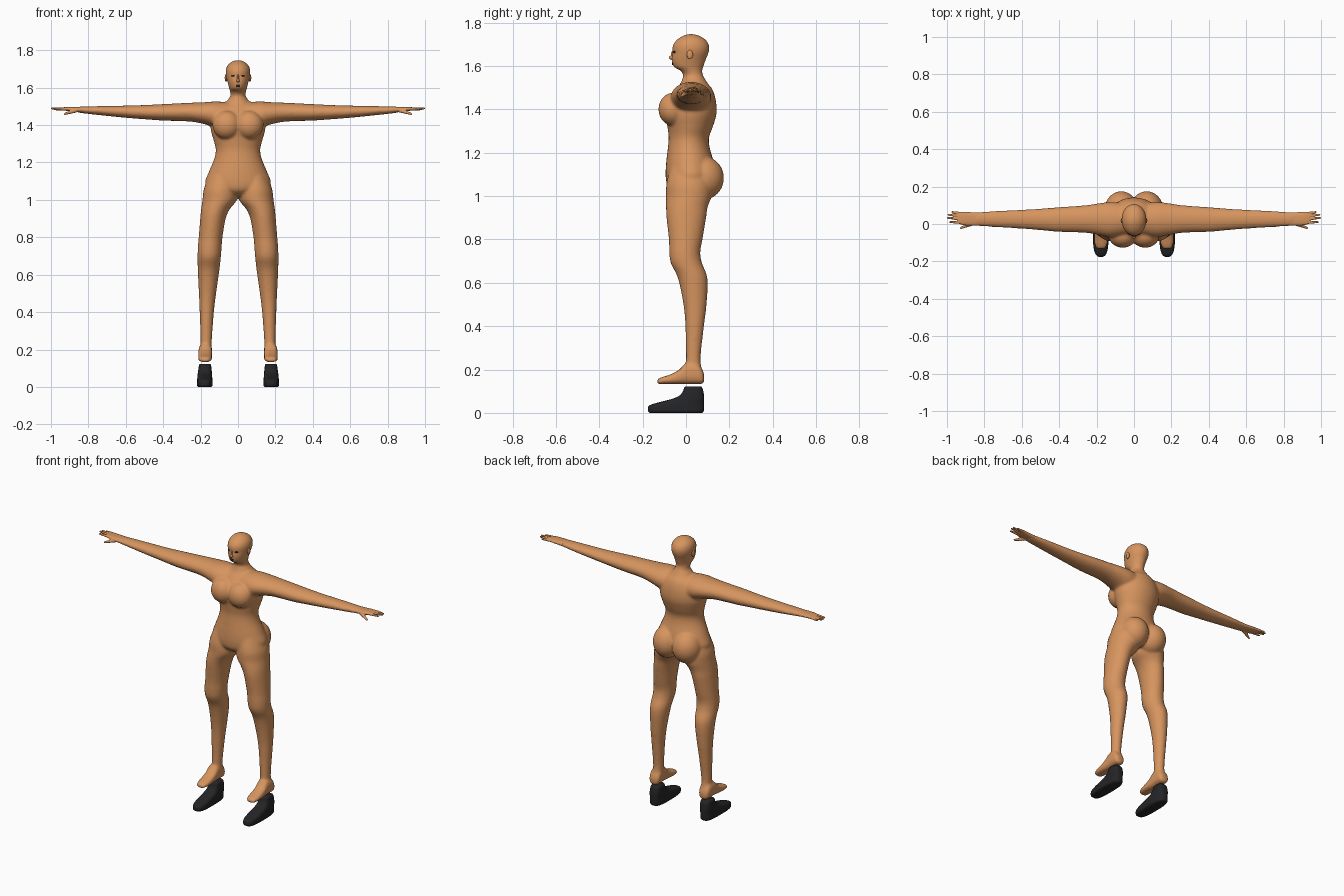
import bpy, bmesh, math
from mathutils import Matrix, Vector


def material(name, rgb):
    m = bpy.data.materials.new(name)
    m.diffuse_color = (*rgb, 1)
    return m


SKIN = material("tan skin", (0.68, 0.30, 0.115))
BLACK = material("black", (0.018, 0.018, 0.02))


def catmull(rows, steps):
    """Smoothly interpolate a list of stations."""
    out = []
    for i in range(len(rows) - 1):
        p0, p1 = rows[max(i - 1, 0)], rows[i]
        p2, p3 = rows[i + 1], rows[min(i + 2, len(rows) - 1)]
        for s in range(steps):
            t = s / steps
            out.append([0.5 * (2 * b + (c - a) * t + (2 * a - 5 * b + 4 * c - d) * t * t
                               + (3 * b - a - 3 * c + d) * t ** 3)
                        for a, b, c, d in zip(p0, p1, p2, p3)])
    return out + [list(rows[-1])]


def loft(bm, axis, rows, side=1, power=2.0, steps=4, n=32):
    """Rows: position on axis, then min/max on each of the two other axes."""
    rings = []
    for p, a0, a1, b0, b1 in catmull(rows, steps):
        ring = []
        for k in range(n):
            t = 2 * math.pi * k / n
            c, s = math.cos(t), math.sin(t)
            u = (a0 + a1) / 2 + (a1 - a0) / 2 * math.copysign(abs(c) ** (2 / power), c)
            v = (b0 + b1) / 2 + (b1 - b0) / 2 * math.copysign(abs(s) ** (2 / power), s)
            co = [u, v]
            co.insert(axis, p)
            ring.append(bm.verts.new((co[0] * side, co[1], co[2])))
        rings.append(ring)
    for r, q in zip(rings, rings[1:]):
        for k in range(n):
            bm.faces.new((r[k], r[(k + 1) % n], q[(k + 1) % n], q[k]))
    bm.faces.new(rings[0])
    bm.faces.new(rings[-1])


def ball(bm, center, radii):
    bmesh.ops.create_uvsphere(bm, u_segments=32, v_segments=20, radius=1,
                              matrix=Matrix.Translation(center) @ Matrix.Diagonal((*radii, 1)))


def finger(bm, p, q, r0, r1):
    p, q = Vector(p), Vector(q)
    d = q - p
    m = Matrix.Translation((p + q) / 2) @ d.to_track_quat('Z', 'Y').to_matrix().to_4x4()
    bmesh.ops.create_cone(bm, cap_ends=True, segments=14, radius1=r0, radius2=r1,
                          depth=d.length, matrix=m)
    ball(bm, q, (r1, r1, r1))


def finish(bm, name, mat, voxel=0, smooth=0):
    bmesh.ops.recalc_face_normals(bm, faces=bm.faces)
    me = bpy.data.meshes.new(name)
    bm.to_mesh(me)
    bm.free()
    me.materials.append(mat)
    ob = bpy.data.objects.new(name, me)
    bpy.context.collection.objects.link(ob)
    for f in me.polygons:
        f.use_smooth = True
    if voxel:
        r = ob.modifiers.new("fuse", 'REMESH')
        r.mode, r.voxel_size, r.use_smooth_shade = 'VOXEL', voxel, True
        s = ob.modifiers.new("soften", 'SMOOTH')
        s.factor, s.iterations = 0.5, smooth
    return ob


# Body: torso, neck and head
bm = bmesh.new()
torso = [(1.02, .06, -.05, .06), (1.05, .14, -.085, .11), (1.09, .176, -.094, .135),
         (1.15, .156, -.092, .13), (1.22, .127, -.084, .11), (1.27, .119, -.08, .106),
         (1.32, .131, -.086, .124), (1.38, .146, -.095, .141), (1.44, .14, -.085, .138),
         (1.49, .105, -.05, .123), (1.52, .068, -.025, .10), (1.55, .043, -.014, .082)]
head = [(1.50, .05, -.01, .09), (1.555, .041, -.012, .078), (1.58, .043, -.028, .075),
        (1.595, .047, -.056, .08), (1.63, .056, -.066, .092), (1.66, .064, -.062, .104),
        (1.69, .066, -.062, .107), (1.717, .057, -.046, .094), (1.737, .036, -.018, .066),
        (1.747, .01, .01, .034)]
for part in (torso, head):
    loft(bm, 2, [(z, -w, w, f, b) for z, w, f, b in part])

for s in (-1, 1):
    # Chest and seat
    ball(bm, (s * .06, -.06, 1.40), (.076, .067, .076))
    ball(bm, (s * .068, .08, 1.083), (.088, .095, .10))
    # Arm
    loft(bm, 0, [(.04, -.06, .11, 1.37, 1.522), (.12, -.07, .117, 1.385, 1.526),
                 (.18, -.06, .112, 1.405, 1.522), (.26, -.047, .10, 1.419, 1.519),
                 (.40, -.042, .09, 1.424, 1.512), (.50, -.033, .082, 1.431, 1.507),
                 (.60, -.025, .076, 1.439, 1.504), (.75, -.016, .069, 1.454, 1.501),
                 (.86, -.009, .061, 1.467, 1.498)], s)
    # Leg
    loft(bm, 2, [(.15, .142, .208, -.01, .08), (.19, .139, .204, -.006, .077),
                 (.25, .140, .200, 0, .067), (.40, .129, .205, -.003, .083),
                 (.50, .117, .209, -.012, .095), (.62, .10, .215, -.037, .099),
                 (.69, .092, .216, -.07, .074), (.74, .088, .215, -.077, .066),
                 (.80, .083, .210, -.079, .076), (.90, .066, .202, -.09, .093),
                 (.95, .044, .197, -.092, .10), (1.0, .006, .19, -.092, .118),
                 (1.06, .004, .182, -.09, .12), (1.14, .01, .15, -.07, .10)], s)
    # Foot
    loft(bm, 1, [(-.133, .155, .20, .134, .155), (-.11, .143, .21, .133, .165),
                 (-.07, .139, .213, .133, .178), (-.03, .139, .212, .133, .20),
                 (0, .139, .211, .133, .23), (.05, .139, .211, .133, .23),
                 (.075, .144, .206, .134, .20), (.084, .16, .19, .145, .175)], s, 2.6)
body = finish(bm, "body", SKIN, .0075, 5)

# Hands: palm, four fingers and a thumb
bm = bmesh.new()
for s in (-1, 1):
    loft(bm, 0, [(.83, -.009, .062, 1.466, 1.497), (.87, -.009, .063, 1.470, 1.497),
                 (.91, -.006, .065, 1.475, 1.497), (.94, .002, .062, 1.480, 1.494)], s, 2.4)
    for y0, x1, y1, z1 in ((.056, .972, .064, 1.484), (.041, .992, .05, 1.488),
                           (.025, .995, .033, 1.489), (.008, .983, .010, 1.486)):
        finger(bm, (s * .92, y0, 1.486), (s * x1, y1, z1), .0085, .0052)
    finger(bm, (s * .865, .003, 1.479), (s * .925, -.021, 1.460), .012, .006)
finish(bm, "hands", SKIN, .003, 3)

# Shoes
for s, name in ((-1, "left_shoe"), (1, "right_shoe")):
    bm = bmesh.new()
    loft(bm, 2, [(0, .142, .212, -.168, .075), (.008, .136, .219, -.175, .082),
                 (.03, .136, .219, -.174, .084), (.042, .137, .218, -.15, .084),
                 (.055, .138, .217, -.10, .084), (.066, .139, .216, -.06, .084),
                 (.08, .140, .214, -.03, .083), (.10, .142, .211, -.014, .08),
                 (.115, .144, .209, -.009, .075), (.122, .148, .205, -.004, .069)],
         s, 3.0, 3, 40)
    finish(bm, name, BLACK)

# Nose and ears
bm = bmesh.new()
ball(bm, (0, -.064, 1.638), (.009, .015, .010))
ball(bm, (0, -.060, 1.651), (.006, .010, .020))
finish(bm, "nose", SKIN)
bm = bmesh.new()
for s in (-1, 1):
    ball(bm, (s * .064, .018, 1.652), (.007, .014, .021))
finish(bm, "ears", SKIN)

# Eyes, brows and mouth as thin plates on the face
bpy.context.view_layer.update()
solid = body.evaluated_get(bpy.context.evaluated_depsgraph_get())


def face_plate(bm, x, z, w, h):
    hit, loc, nor, _ = solid.ray_cast(Vector((x, -1, z)), Vector((0, 1, 0)))
    if not hit:
        loc, nor = Vector((x, -.055, z)), Vector((0, -1, 0))
    turn = Matrix.Rotation(math.atan2(nor.x, -nor.y), 4, 'Z')
    m = Matrix.Translation(loc) @ turn @ Matrix.Diagonal((w, .003, h, 1))
    bmesh.ops.create_uvsphere(bm, u_segments=20, v_segments=12, radius=1, matrix=m)


bm = bmesh.new()
for s in (-1, 1):
    face_plate(bm, s * .027, 1.664, .011, .0045)
finish(bm, "eyes", BLACK)
bm = bmesh.new()
face_plate(bm, 0, 1.611, .011, .008)
finish(bm, "mouth", BLACK)
